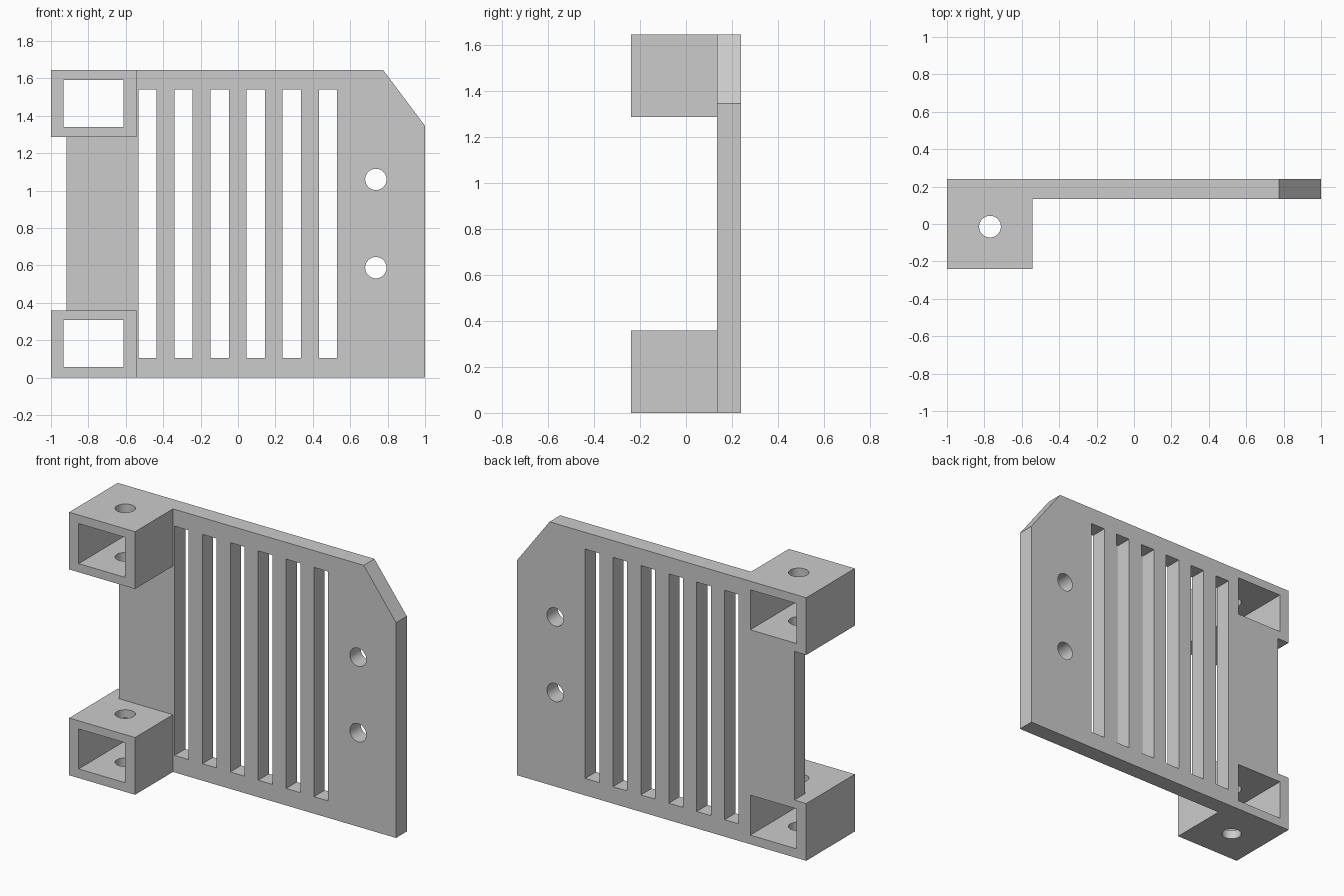
import bpy, bmesh
from math import radians
from mathutils import Matrix

if "Cube" in bpy.data.objects:
    bpy.data.objects.remove(bpy.data.objects["Cube"])

HEIGHT = 1.645
BLOCK_H = 0.358
PLATE_FRONT, BACK = 0.134, 0.24


def add_box(bm, x0, x1, y0, y1, z0, z1):
    m = Matrix.Translation(((x0 + x1) / 2, (y0 + y1) / 2, (z0 + z1) / 2))
    bmesh.ops.create_cube(bm, size=1, matrix=m @ Matrix.Diagonal((x1 - x0, y1 - y0, z1 - z0, 1)))


def add_cylinder(bm, centre, radius, depth, rotation=Matrix()):
    bmesh.ops.create_cone(bm, cap_ends=True, segments=48, radius1=radius, radius2=radius,
                          depth=depth, matrix=Matrix.Translation(centre) @ rotation)


def finish(bm, name):
    bmesh.ops.recalc_face_normals(bm, faces=bm.faces)
    mesh = bpy.data.meshes.new(name)
    bm.to_mesh(mesh)
    bm.free()
    obj = bpy.data.objects.new(name, mesh)
    bpy.context.collection.objects.link(obj)
    return obj


def apply_boolean(target, tool, operation):
    mod = target.modifiers.new(tool.name, 'BOOLEAN')
    mod.operation, mod.solver, mod.object = operation, 'EXACT', tool
    bpy.context.view_layer.objects.active = target
    bpy.ops.object.modifier_apply(modifier=mod.name)
    bpy.data.objects.remove(tool)


# Plate: notched on the left, clipped at the top right
outline = [(-1, 0), (1, 0), (1, 1.346), (0.776, HEIGHT), (-1, HEIGHT), (-1, HEIGHT - BLOCK_H),
           (-0.918, HEIGHT - BLOCK_H), (-0.918, BLOCK_H), (-1, BLOCK_H)]
bm = bmesh.new()
face = bm.faces.new([bm.verts.new((x, PLATE_FRONT, z)) for x, z in outline])
ext = bmesh.ops.extrude_face_region(bm, geom=[face])
bmesh.ops.translate(bm, vec=(0, BACK - PLATE_FRONT, 0),
                    verts=[v for v in ext['geom'] if isinstance(v, bmesh.types.BMVert)])
bracket = finish(bm, "slotted_bracket")

# Two mounting blocks in front of the plate
bm = bmesh.new()
for z in (0, HEIGHT - BLOCK_H):
    add_box(bm, -1, -0.544, -0.24, PLATE_FRONT, z, z + BLOCK_H)
apply_boolean(bracket, finish(bm, "mounting_blocks"), 'UNION')

# Openings through the depth: block windows, six slots, two screw holes
bm = bmesh.new()
for z in (0.057, 1.341):
    add_box(bm, -0.934, -0.613, -0.5, 0.5, z, z + 0.25)
for i in range(6):
    x = -0.533 + i * 0.193
    add_box(bm, x, x + 0.098, 0, 0.5, 0.106, 1.54)
for z in (0.588, 1.06):
    add_cylinder(bm, (0.737, 0.2, z), 0.057, 0.6, Matrix.Rotation(radians(90), 4, 'X'))
apply_boolean(bracket, finish(bm, "openings"), 'DIFFERENCE')

# Vertical pin hole through both blocks
bm = bmesh.new()
add_cylinder(bm, (-0.77, -0.014, HEIGHT / 2), 0.058, 2)
apply_boolean(bracket, finish(bm, "pin_hole"), 'DIFFERENCE')

bpy.ops.object.select_all(action='DESELECT')
bracket.select_set(True)
bpy.context.view_layer.objects.active = bracket
bpy.ops.object.shade_smooth_by_angle(angle=radians(30))
